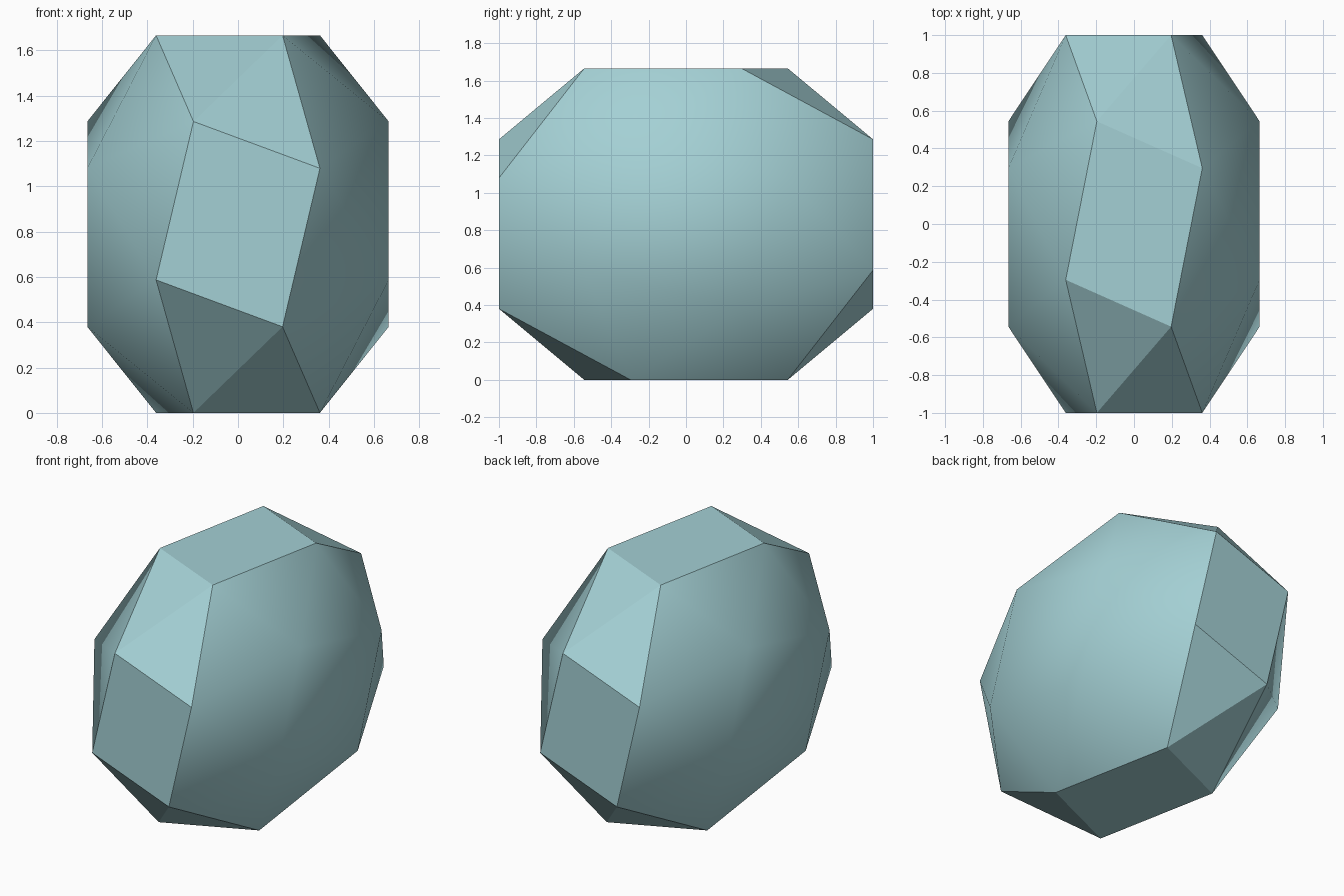
import bpy
import bmesh
import math
from itertools import permutations, product

cube = bpy.data.objects.get("Cube")
if cube:
    bpy.data.objects.remove(cube, do_unlink=True)

# Half sizes of the stretched snub cube
HALF = (0.665, 1.0, 0.833)
T = 1.839287  # tribonacci constant
LEVELS = (1 / T ** 2, 1 / T, 1.0)


def parity(order):
    swaps = sum(order[i] > order[j] for i in range(3) for j in range(i + 1, 3))
    return -1 if swaps % 2 else 1


# Corners: every signed permutation of one handedness
bm = bmesh.new()
for order in permutations(range(3)):
    for signs in product((-1, 1), repeat=3):
        if parity(order) * math.prod(signs) == -1:
            x, y, z = (s * LEVELS[i] * h for s, i, h in zip(signs, order, HALF))
            bm.verts.new((x, y, z + HALF[2]))

# Skin the corners, then merge the six four-sided faces
bmesh.ops.convex_hull(bm, input=bm.verts)
bmesh.ops.dissolve_limit(bm, angle_limit=math.radians(1),
                         verts=bm.verts, edges=bm.edges)
bmesh.ops.recalc_face_normals(bm, faces=bm.faces)
mesh = bpy.data.meshes.new("faceted_body")
bm.to_mesh(mesh)
bm.free()

body = bpy.data.objects.new("faceted_body", mesh)
bpy.context.collection.objects.link(body)

# Pale teal colour
colour = (0.37, 0.63, 0.66, 1.0)
mat = bpy.data.materials.new("pale_teal")
mat.use_nodes = True
mat.diffuse_color = colour
mat.node_tree.nodes["Principled BSDF"].inputs["Base Color"].default_value = colour
mesh.materials.append(mat)

# Soft shading across shallow edges, crisp on steep ones
bpy.ops.object.select_all(action="DESELECT")
body.select_set(True)
bpy.context.view_layer.objects.active = body
bpy.ops.object.shade_smooth_by_angle(angle=math.radians(30))
